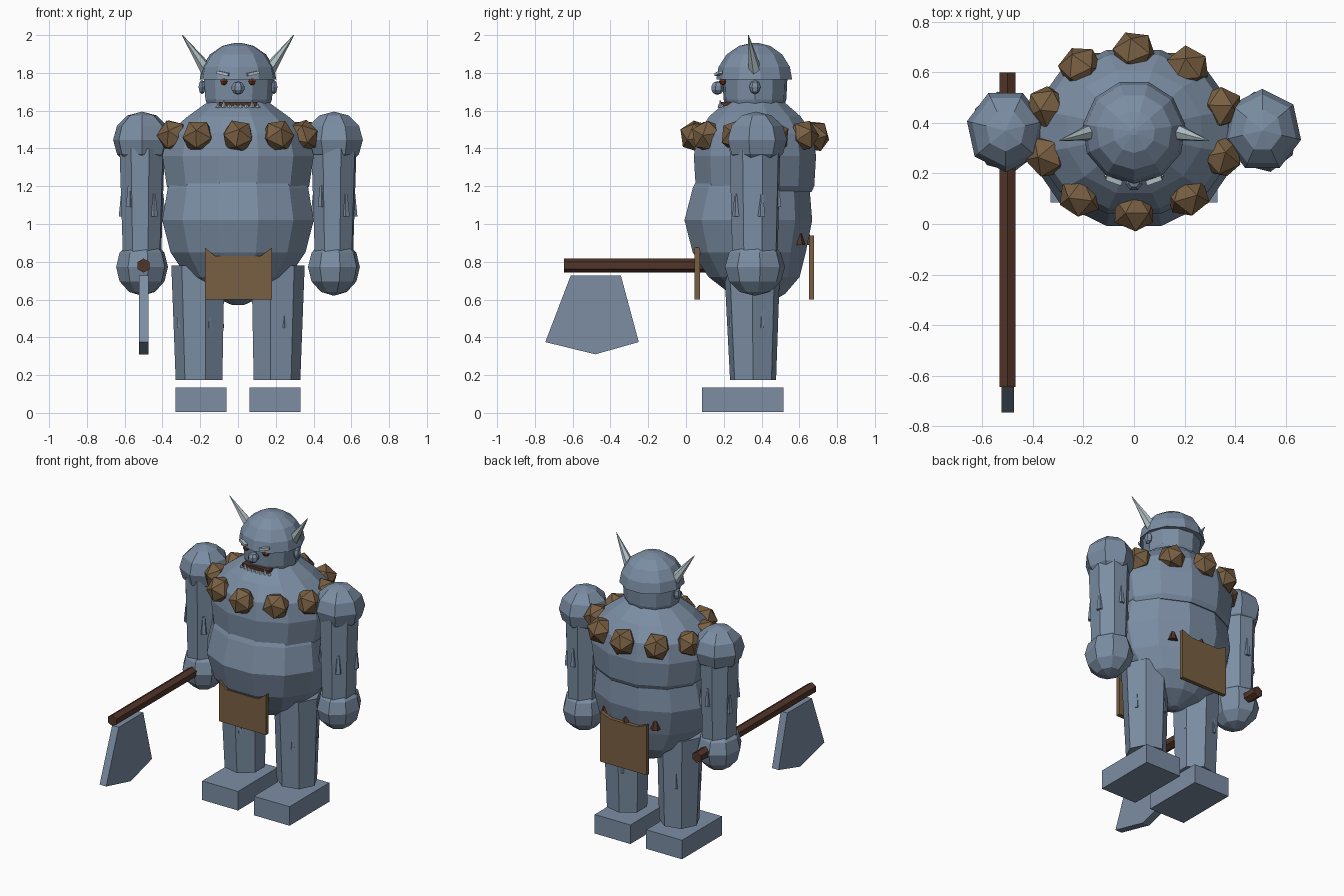
import bpy, bmesh, math, random
from mathutils import Vector

random.seed(4)
if "Cube" in bpy.data.objects:
    bpy.data.objects.remove(bpy.data.objects["Cube"], do_unlink=True)


def material(name, rgb):
    m = bpy.data.materials.new(name)
    m.use_nodes = True
    m.diffuse_color = (*rgb, 1)
    m.node_tree.nodes["Principled BSDF"].inputs["Base Color"].default_value = (*rgb, 1)
    return m


SKIN = material("blue grey", (0.2, 0.27, 0.37))
LEATHER = material("tan brown", (0.19, 0.115, 0.055))
WOOD = material("dark red brown", (0.085, 0.035, 0.022))
BONE = material("pale bone", (0.45, 0.54, 0.57))
EYE = material("ember brown", (0.16, 0.04, 0.015))
CY = 0.365  # depth of the body axis


def finish(name, bm, mat):
    bmesh.ops.recalc_face_normals(bm, faces=bm.faces)
    me = bpy.data.meshes.new(name)
    bm.to_mesh(me)
    bm.free()
    me.materials.append(mat)
    ob = bpy.data.objects.new(name, me)
    bpy.context.collection.objects.link(ob)
    return ob


def loft(name, rings, sides, mat, turn=0.0):
    """Stack of elliptical rings: z, cx, cy, rx, ry."""
    bm = bmesh.new()
    loops = []
    for z, cx, cy, rx, ry in rings:
        angles = [turn + math.tau * i / sides for i in range(sides)]
        loops.append([bm.verts.new((cx + rx * math.cos(a), cy + ry * math.sin(a), z))
                      for a in angles])
    for a, b in zip(loops, loops[1:]):
        for i in range(sides):
            j = (i + 1) % sides
            bm.faces.new((a[i], a[j], b[j], b[i]))
    bm.faces.new(loops[0])
    bm.faces.new(loops[-1])
    return finish(name, bm, mat)


def cone(name, base, tip, r1, r2, sides, mat):
    base, tip = Vector(base), Vector(tip)
    axis = tip - base
    bm = bmesh.new()
    bmesh.ops.create_cone(bm, cap_ends=True, segments=sides, radius1=r1, radius2=r2,
                          depth=axis.length)
    ob = finish(name, bm, mat)
    ob.location = (base + tip) / 2
    ob.rotation_euler = axis.to_track_quat("Z", "Y").to_euler()
    return ob


def box(name, center, size, mat, rot=(0, 0, 0)):
    bm = bmesh.new()
    bmesh.ops.create_cube(bm, size=1)
    bmesh.ops.scale(bm, vec=size, verts=bm.verts)
    ob = finish(name, bm, mat)
    ob.location, ob.rotation_euler = center, rot
    return ob


def ball(name, center, size, mat, segs=8, rings=6, turn=0.0):
    bm = bmesh.new()
    bmesh.ops.create_uvsphere(bm, u_segments=segs, v_segments=rings, radius=1)
    bmesh.ops.scale(bm, vec=size, verts=bm.verts)
    ob = finish(name, bm, mat)
    ob.location, ob.rotation_euler = center, (0, 0, turn)
    return ob


def slab(name, outline, axis, start, thick, mat):
    """Flat outline extruded along x (axis 0) or y (axis 1)."""
    bm = bmesh.new()
    pts = [(start, a, z) if axis == 0 else (a, start, z) for a, z in outline]
    face = bm.faces.new([bm.verts.new(p) for p in pts])
    ext = bmesh.ops.extrude_face_region(bm, geom=[face])["geom"]
    move = (thick, 0, 0) if axis == 0 else (0, thick, 0)
    bmesh.ops.translate(bm, vec=move, verts=[v for v in ext if isinstance(v, bmesh.types.BMVert)])
    return finish(name, bm, mat)


# Torso: round belly under an overhanging chest
loft("belly", [(0.57, 0, 0.39, 0.03, 0.03), (0.63, 0, 0.38, 0.17, 0.15),
               (0.72, 0, 0.36, 0.28, 0.25), (0.85, 0, 0.335, 0.37, 0.31),
               (1.02, 0, 0.33, 0.415, 0.35), (1.19, 0, 0.345, 0.385, 0.32),
               (1.26, 0, 0.35, 0.35, 0.29)], 12, SKIN, math.pi / 12)
loft("chest", [(1.17, 0, CY, 0.37, 0.31), (1.2, 0, CY, 0.39, 0.325),
               (1.36, 0, CY, 0.415, 0.335), (1.48, 0, CY, 0.385, 0.315),
               (1.57, 0, CY, 0.275, 0.25), (1.65, 0, CY, 0.16, 0.155)], 12, SKIN, math.pi / 12)

# Head, helmet dome and face
loft("head", [(1.62, 0, CY, 0.165, 0.155), (1.66, 0, CY, 0.18, 0.168),
              (1.8, 0, CY, 0.19, 0.175)], 11, SKIN)
dome = [(1.765 + 0.195 * math.sin(a), 0, CY, 0.205 * math.cos(a), 0.205 * math.cos(a))
        for a in (0, 0.35, 0.75, 1.15, 1.5)]
loft("helmet", dome, 11, SKIN, -math.pi / 2)
ball("nose", (0, 0.165, 1.72), (0.036, 0.036, 0.036), SKIN, 7, 5)
box("mouth", (0, 0.215, 1.637), (0.2, 0.06, 0.02), WOOD)
for i in range(8):
    x = -0.105 + 0.03 * i
    up = 0.035 if i in (1, 6) else 0.018
    cone("tooth", (x, 0.18 + x * x, 1.618), (x, 0.175 + x * x, 1.618 + up),
         0.013, 0.003, 4, BONE)

# Paired parts
for s, side in ((1, "left"), (-1, "right")):
    cone(side + "_horn", (s * 0.165, CY, 1.815), (s * 0.295, 0.33, 2.0), 0.036, 0.002, 6, BONE)
    ball(side + "_ear", (s * 0.19, CY, 1.725), (0.022, 0.03, 0.038), SKIN, 6, 4)
    ball(side + "_eye", (s * 0.075, 0.195, 1.755), (0.022, 0.02, 0.02), EYE, 6, 4)
    box(side + "_brow", (s * 0.08, 0.172, 1.797), (0.065, 0.02, 0.016), BONE, (0, -s * 0.2, s * 0.35))

    # Arm: shoulder ball, straight shaft, fist
    ax = s * 0.508
    ball(side + "_shoulder", (ax, 0.37, 1.445), (0.157, 0.165, 0.15), SKIN, 7, 6,
         math.pi if s < 0 else 0)
    loft(side + "_arm", [(0.8, ax, 0.365, 0.105, 0.125), (1.4, ax, 0.365, 0.125, 0.14)], 8, SKIN, 0.3)
    ball(side + "_fist", (ax, 0.365, 0.772), (0.14, 0.162, 0.152), SKIN, 8, 6, 0.2)
    for i in range(5):
        a = 0.3 + math.tau * i / 5
        p = Vector((ax + 0.108 * math.cos(a), 0.365 + 0.12 * math.sin(a), 1.1 + 0.05 * (i % 2)))
        cone(side + "_arm_scar", p - Vector((0, 0, 0.06)), p + Vector((0, 0, 0.06)), 0.022, 0.01, 5, SKIN)

    # Leg and block foot
    lx = s * 0.2
    loft(side + "_leg", [(0.175, lx, 0.355, 0.13, 0.125), (0.78, s * 0.205, 0.35, 0.148, 0.152)],
         7, SKIN, 0 if s > 0 else math.pi)
    for a in (0.4, 2.0, 3.6, 5.1):
        p = Vector((lx + 0.122 * math.cos(a), 0.355 + 0.122 * math.sin(a), 0.5))
        cone(side + "_leg_scar", p - Vector((0, 0, 0.05)), p + Vector((0, 0, 0.05)), 0.014, 0.008, 5, SKIN)
    box(side + "_foot", (s * 0.195, 0.3, 0.07), (0.27, 0.43, 0.13), SKIN)

# Necklace of rough stones
for i in range(10):
    a = math.pi / 2 + math.tau * i / 10
    bm = bmesh.new()
    bmesh.ops.create_icosphere(bm, subdivisions=1, radius=0.09)
    stone = finish("necklace_stone", bm, LEATHER)
    stone.location = (0.36 * math.cos(a), 0.365 + 0.312 * math.sin(a), 1.465)
    stone.rotation_euler = [random.uniform(0, 3) for _ in range(3)]

# Loincloth flaps and belt studs
slab("front_flap", [(-0.175, 0.6), (0.18, 0.6), (0.18, 0.875), (0.12, 0.83), (-0.12, 0.83),
                    (-0.175, 0.875)], 1, 0.045, 0.03, LEATHER)
slab("back_flap", [(-0.175, 0.6), (0.175, 0.6), (0.175, 0.94), (0.1, 0.91), (-0.1, 0.91),
                   (-0.175, 0.94)], 1, 0.65, 0.027, LEATHER)
for x, y in ((-0.19, 0.6), (0, 0.64), (0.19, 0.6)):
    cone("belt_stud", (x, y, 0.89), (x, y, 0.968), 0.032, 0.008, 6, WOOD)

# Axe
cone("axe_handle", (-0.5, 0.6, 0.78), (-0.5, -0.645, 0.78), 0.037, 0.037, 6, WOOD)
slab("axe_blade", [(-0.61, 0.728), (-0.345, 0.728), (-0.25, 0.375), (-0.48, 0.31),
                   (-0.745, 0.375)], 0, -0.525, 0.05, SKIN)
